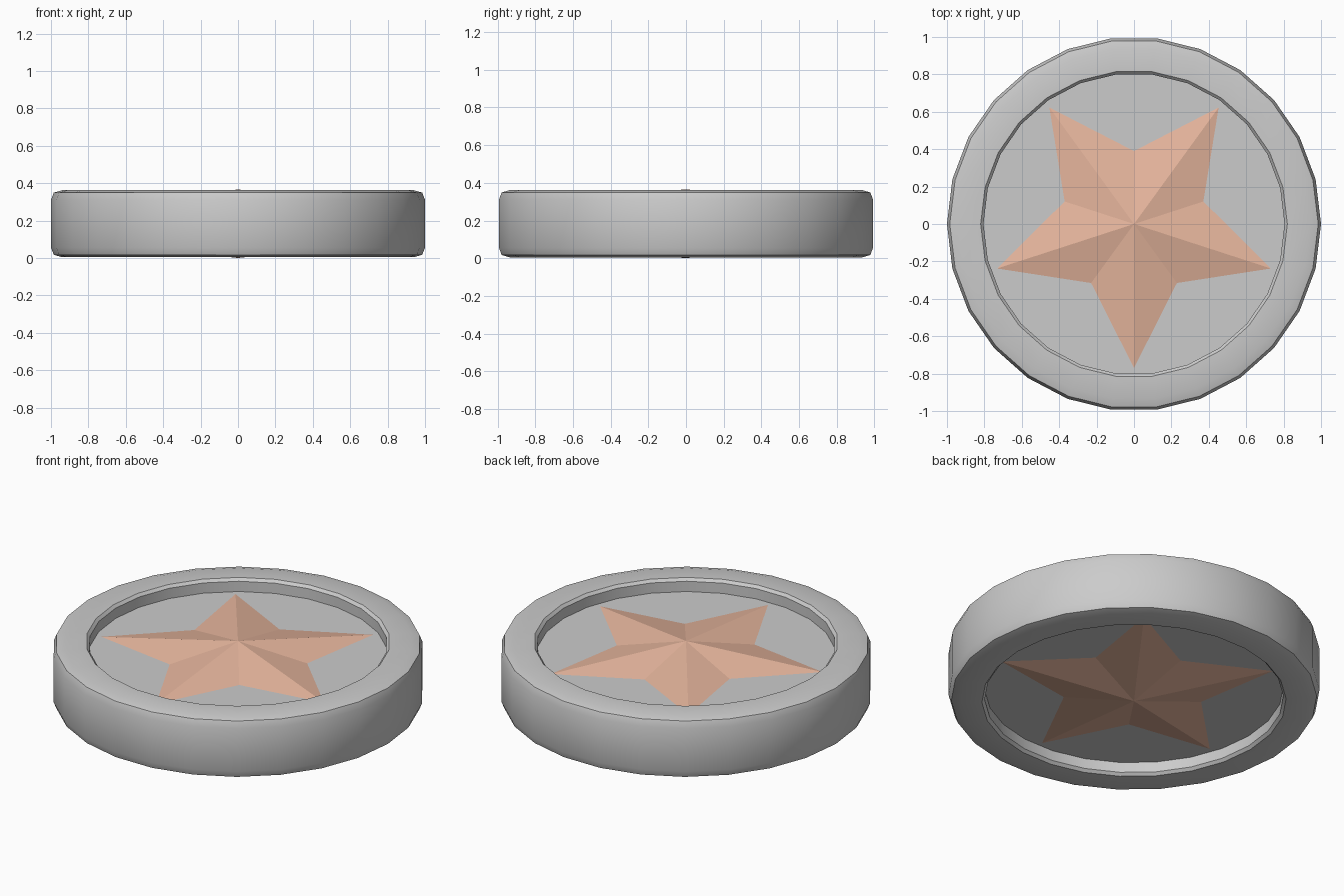
import bpy, bmesh, math

if "Cube" in bpy.data.objects:
    bpy.data.objects.remove(bpy.data.objects["Cube"])

SIDES = 26
MID = 0.183  # mirror plane height


def make_object(name, bm):
    bmesh.ops.recalc_face_normals(bm, faces=bm.faces)
    mesh = bpy.data.meshes.new(name)
    bm.to_mesh(mesh)
    bm.free()
    obj = bpy.data.objects.new(name, mesh)
    bpy.context.collection.objects.link(obj)
    return obj


def circle(bm, r, z):
    return [bm.verts.new((r * math.cos(2 * math.pi * i / SIDES),
                          r * math.sin(2 * math.pi * i / SIDES), z))
            for i in range(SIDES)]


# Coin body: bevelled rim with a recessed plate on both sides
half = [(0.805, 0.102), (0.805, 0.163), (0.82, 0.179),
        (0.94, 0.179), (0.985, 0.166), (1.0, 0.128)]
profile = half + [(r, -h) for r, h in reversed(half)]
bm = bmesh.new()
rings = [circle(bm, r, MID + h) for r, h in profile]
for a, b in zip(rings, rings[1:]):
    for i in range(SIDES):
        j = (i + 1) % SIDES
        bm.faces.new((a[i], a[j], b[j], b[i]))
bm.faces.new(rings[0])
bm.faces.new(rings[-1])
coin = make_object("coin_body", bm)
bpy.context.view_layer.objects.active = coin
coin.select_set(True)
bpy.ops.object.shade_smooth_by_angle(angle=math.radians(30))

# Faceted star, raised from both plates
bm = bmesh.new()
for side in (1, -1):
    apex = bm.verts.new((0, 0, MID + side * 0.183))
    outline = []
    for i in range(10):
        r = 0.77 if i % 2 == 0 else 0.39
        a = -math.pi / 2 + i * math.pi / 5
        outline.append(bm.verts.new((r * math.cos(a), r * math.sin(a), MID + side * 0.103)))
    for i in range(10):
        bm.faces.new((apex, outline[i], outline[(i + 1) % 10]))
    bm.faces.new(outline)
star = make_object("star", bm)
mat = bpy.data.materials.new("copper")
mat.diffuse_color = (0.8, 0.47, 0.34, 1)
mat.use_nodes = True
mat.node_tree.nodes["Principled BSDF"].inputs["Base Color"].default_value = mat.diffuse_color
star.data.materials.append(mat)
